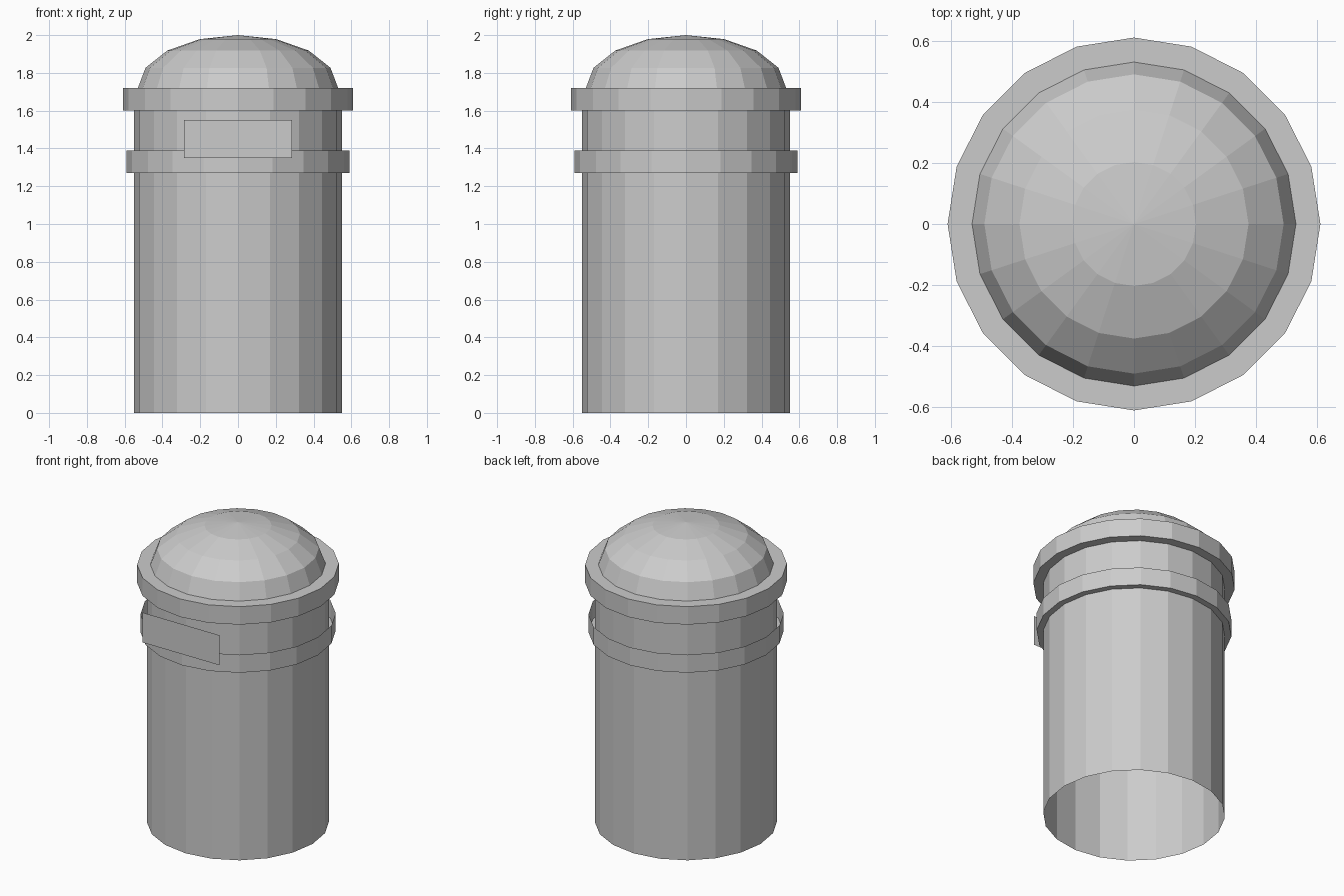
import bpy, bmesh
from math import sin, cos, pi, radians

if "Cube" in bpy.data.objects:
    bpy.data.objects.remove(bpy.data.objects["Cube"])

SIDES = 20


def lathe(name, profile):
    """Spin a (radius, z) profile around z; radius 0 makes a pole."""
    bm = bmesh.new()
    rings = []
    for r, z in profile:
        if r == 0:
            rings.append([bm.verts.new((0, 0, z))] * SIDES)
        else:
            rings.append([bm.verts.new((r * cos(2 * pi * i / SIDES),
                                        r * sin(2 * pi * i / SIDES), z))
                          for i in range(SIDES)])
    for lo, hi in zip(rings, rings[1:]):
        for i in range(SIDES):
            j = (i + 1) % SIDES
            quad = [lo[i], lo[j], hi[j], hi[i]]
            bm.faces.new(list(dict.fromkeys(quad)))
    return finish(name, bm)


def finish(name, bm):
    mesh = bpy.data.meshes.new(name)
    bm.to_mesh(mesh)
    bm.free()
    obj = bpy.data.objects.new(name, mesh)
    bpy.context.collection.objects.link(obj)
    return obj


# Open-bottomed main tube
lathe("body", [(0.55, 0), (0.55, 1.60)])

# Middle band: underside lip and outer wall, open at the top
lathe("middle_band", [(0.55, 1.27), (0.59, 1.27), (0.59, 1.39)])

# Thick rim under the dome
lathe("top_rim", [(0.55, 1.60), (0.61, 1.60), (0.61, 1.72), (0.53, 1.72)])

# Flattened dome in four steps
dome = [(0.53 * cos(radians(a)), 1.72 + 0.28 * sin(radians(a)))
        for a in (0, 22.5, 45, 67.5)]
lathe("dome", dome + [(0, 2.0)])

# Flat plate on the front
bm = bmesh.new()
bm.faces.new([bm.verts.new((x, -0.60, z)) for x, z in
              ((-0.285, 1.35), (0.285, 1.35), (0.285, 1.55), (-0.285, 1.55))])
finish("front_plate", bm)
